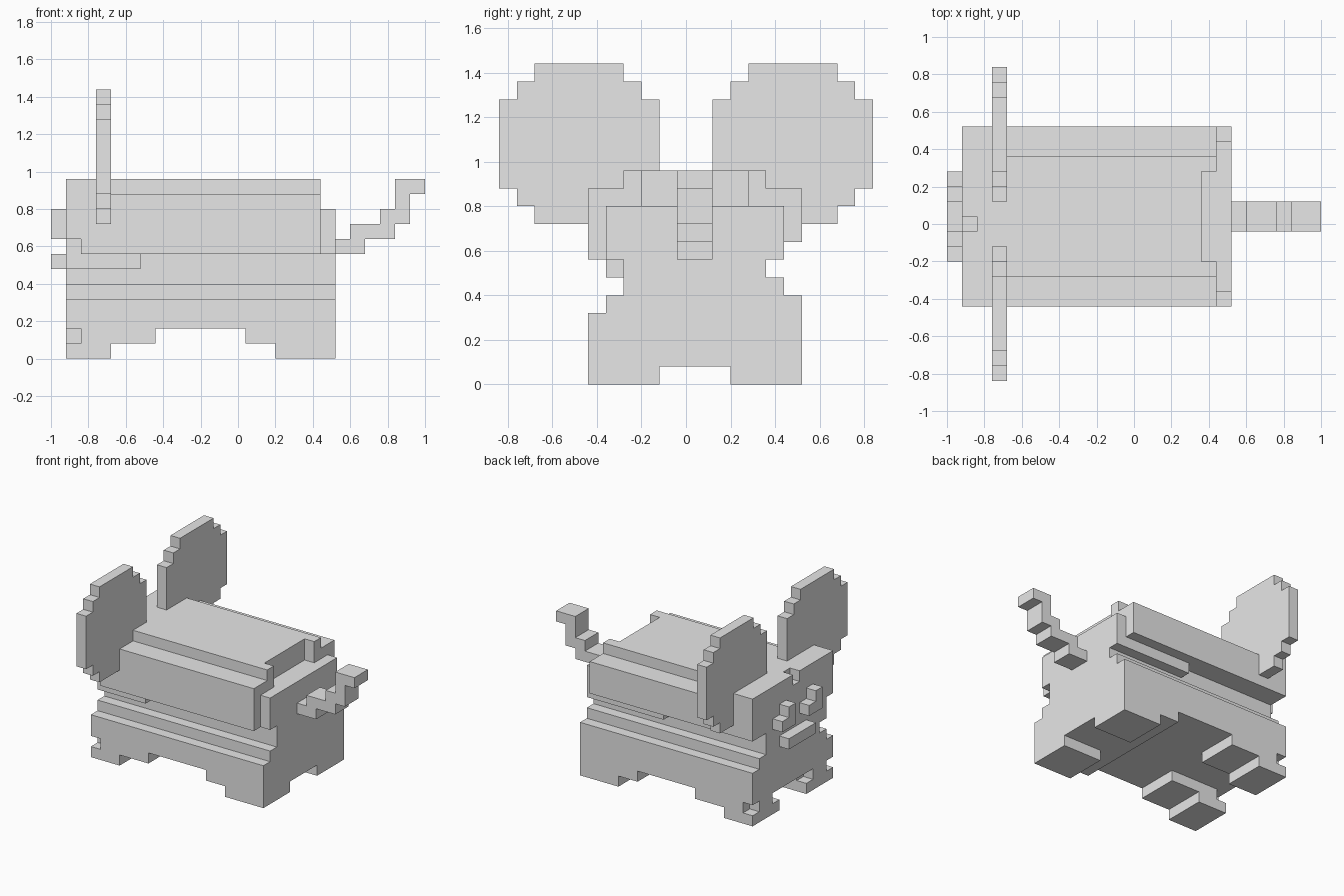
import bpy
import bmesh
from mathutils import Vector

default_cube = bpy.data.objects.get("Cube")
if default_cube:
    bpy.data.objects.remove(default_cube, do_unlink=True)

UNIT = 0.08
ORIGIN = Vector((-1.0, -0.84, 0.0))

grey = bpy.data.materials.new("plain_grey")
grey.use_nodes = True
grey.diffuse_color = (0.8, 0.8, 0.8, 1)
grey.node_tree.nodes["Principled BSDF"].inputs["Base Color"].default_value = (0.8, 0.8, 0.8, 1)

parts = {}


def block(x, y, z):
    """Cells of a box given as start and end spans on each axis."""
    return {(i, j, k) for i in range(*x) for j in range(*y) for k in range(*z)}


def mirrored(cells, width):
    """Reflect cells across the middle of the given width."""
    return {(i, width - 1 - j, k) for i, j, k in cells}


def both_sides(cells, width=22):
    return cells | mirrored(cells, width)


def skin(name, cells, solid):
    """Wrap the outside of a part in flat faces, leaving out hidden joints."""
    bm = bmesh.new()
    for cell in cells:
        for axis in range(3):
            for side in (0, 1):
                neighbour = list(cell)
                neighbour[axis] += 2 * side - 1
                if tuple(neighbour) in solid:
                    continue
                ring = []
                for u, v in ((0, 0), (1, 0), (1, 1), (0, 1)):
                    corner = list(cell)
                    corner[axis] += side
                    corner[(axis + 1) % 3] += u
                    corner[(axis + 2) % 3] += v
                    ring.append(bm.verts.new(ORIGIN + UNIT * Vector(corner)))
                bm.faces.new(ring if side else ring[::-1])
    bmesh.ops.remove_doubles(bm, verts=bm.verts, dist=UNIT / 100)
    bmesh.ops.dissolve_limit(bm, angle_limit=0.01, verts=bm.verts, edges=bm.edges)
    mesh = bpy.data.meshes.new(name)
    bm.to_mesh(mesh)
    bm.free()
    mesh.materials.append(grey)
    bpy.context.collection.objects.link(bpy.data.objects.new(name, mesh))


length = (1, 19)

# Lower body with two stepped ledges
parts["lower_body"] = (
    block(length, (5, 17), (2, 4))
    | block(length, (6, 17), (4, 5))
    | block(length, (7, 16), (5, 6))
)

# Narrow waist and the short ledge on the front side
waist = block(length, (7, 15), (6, 7))
ledge = block((1, 6), (6, 7), (6, 7))
parts["waist"] = waist | ledge

# Upper body, with uneven lower rims, a top ridge and a notch at the rear
upper = block((1, 18), (5, 17), (8, 11)) | block((4, 18), (7, 15), (11, 12))
rims = (
    block((2, 18), (5, 15), (7, 8))
    | block((1, 2), (6, 15), (7, 8))
    | block((11, 18), (15, 16), (7, 8))
)
rear_notch = block((17, 18), (8, 14), (10, 12))
parts["upper_body"] = (upper | rims) - rear_notch
parts["rear_plate"] = block((18, 19), (6, 16), (7, 10))

# Crown of the head with a small groove
parts["head_crown"] = block((1, 4), (5, 17), (11, 12)) - block((1, 2), (10, 11), (11, 12))

# Front feet with notched toes
step = block((1, 7), (5, 9), (1, 2))
foot = block((1, 4), (5, 9), (0, 1))
toe_gaps = block((1, 2), (5, 6), (1, 2)) | block((1, 2), (8, 9), (1, 2))
parts["front_feet"] = both_sides((step | foot) - toe_gaps)

# Rear feet under a shared pad
pad = block((13, 19), (5, 17), (1, 2))
parts["rear_feet"] = pad | both_sides(block((15, 19), (5, 9), (0, 1)))

# Stepped eyes and a mouth bar
eye = block((0, 1), (8, 9), (8, 10))
parts["right_eye"] = eye | block((0, 1), (9, 10), (8, 9))
parts["left_eye"] = {(i, j + 4, k) for i, j, k in parts["right_eye"]}
parts["mouth"] = block((0, 1), (9, 13), (6, 7))

# Round stepped ears, mirrored across the model
ear = set()
for row in range(9):
    inset = max(0, 2 - row, row - 6)
    ear |= block((3, 4), (inset, 9 - inset), (9 + row, 10 + row))
body = parts["upper_body"] | parts["head_crown"]
parts["right_ear"] = ear - body
parts["left_ear"] = mirrored(ear, 21) - body

# Zigzag tail
tail_rows = ((19, 21), (20, 23), (22, 24), (23, 24), (23, 25))
parts["tail"] = set()
for row, span in enumerate(tail_rows):
    parts["tail"] |= block(span, (10, 12), (7 + row, 8 + row))

solid = set().union(*parts.values())
for part_name, part_cells in parts.items():
    skin(part_name, part_cells, solid)
